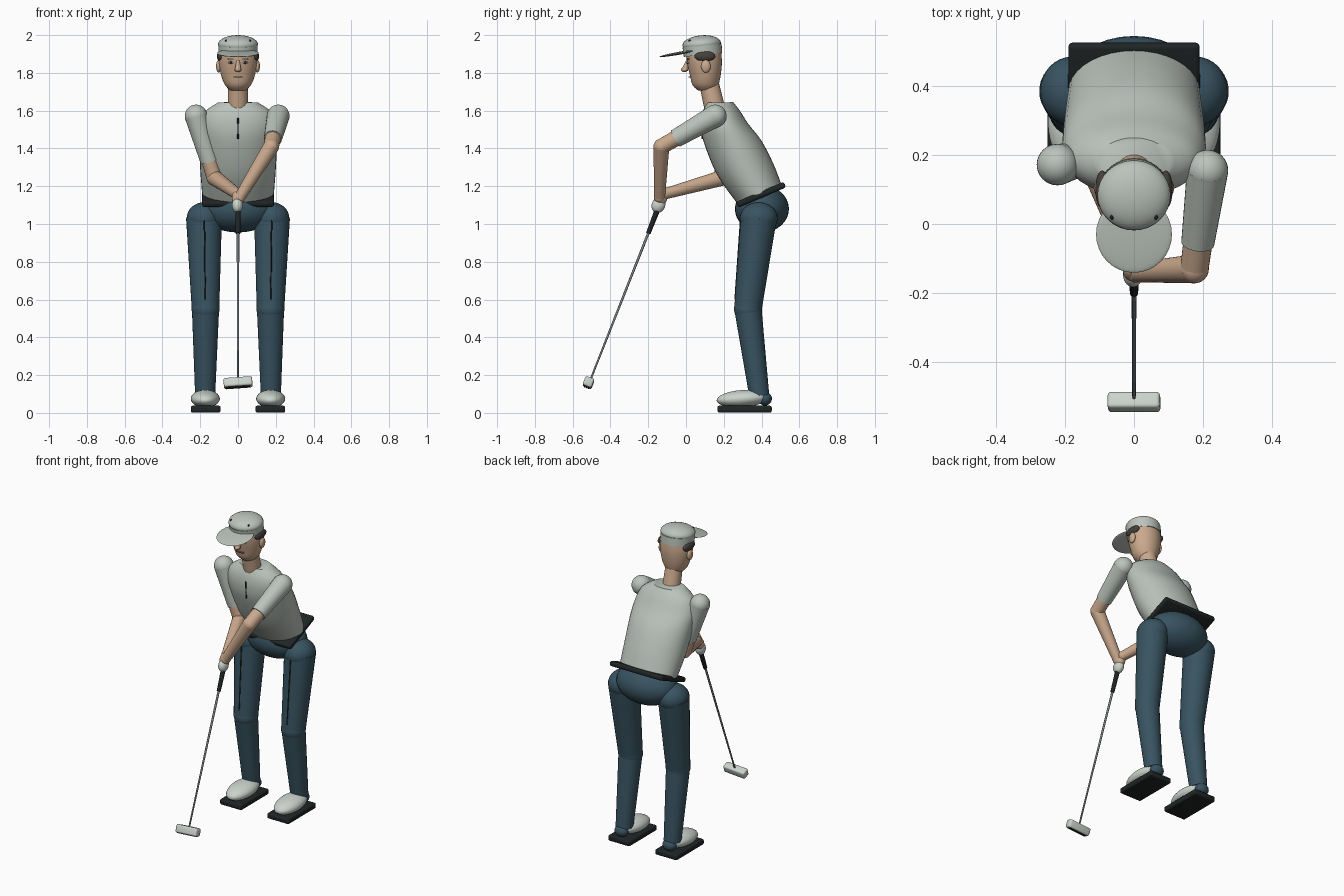
import bpy, bmesh, math
from mathutils import Vector, Matrix

if "Cube" in bpy.data.objects:
    bpy.data.objects.remove(bpy.data.objects["Cube"])


def colour(name, rgb):
    m = bpy.data.materials.new(name)
    m.diffuse_color = (*rgb, 1)
    m.use_nodes = True
    m.node_tree.nodes["Principled BSDF"].inputs["Base Color"].default_value = m.diffuse_color
    return m


SKIN = colour("skin", (0.60, 0.40, 0.27))
SHIRT = colour("pale grey cloth", (0.50, 0.55, 0.50))
SHOE = colour("off white", (0.60, 0.65, 0.60))
NAVY = colour("navy cloth", (0.040, 0.088, 0.120))
BLACK = colour("black", (0.014, 0.018, 0.018))
HAIR = colour("dark hair", (0.06, 0.052, 0.045))
STEEL = colour("steel", (0.22, 0.24, 0.25))
LIPS = colour("lips", (0.30, 0.15, 0.11))


def finish(bm, name, mat, smooth=True):
    bmesh.ops.recalc_face_normals(bm, faces=bm.faces)
    me = bpy.data.meshes.new(name)
    bm.to_mesh(me)
    bm.free()
    ob = bpy.data.objects.new(name, me)
    bpy.context.collection.objects.link(ob)
    me.materials.append(mat)
    if smooth:
        bpy.ops.object.select_all(action='DESELECT')
        ob.select_set(True)
        bpy.context.view_layer.objects.active = ob
        bpy.ops.object.shade_smooth_by_angle(angle=math.radians(40))
    return ob


def ball(name, c, r, mat, tilt=0):
    """Ellipsoid, tilted about x."""
    bm = bmesh.new()
    bmesh.ops.create_uvsphere(bm, u_segments=32, v_segments=16, radius=1)
    r = r if isinstance(r, tuple) else (r, r, r)
    bm.transform(Matrix.Translation(c) @ Matrix.Rotation(math.radians(tilt), 4, 'X')
                 @ Matrix.Diagonal((*r, 1)))
    return finish(bm, name, mat)


def rod(name, a, b, ra, rb, mat, seg=28):
    """Tapered cylinder from a to b."""
    a, b = Vector(a), Vector(b)
    bm = bmesh.new()
    bmesh.ops.create_cone(bm, cap_ends=True, segments=seg, radius1=ra, radius2=rb,
                          depth=(b - a).length)
    rot = (b - a).to_track_quat('Z', 'Y').to_matrix().to_4x4()
    bm.transform(Matrix.Translation((a + b) / 2) @ rot)
    return finish(bm, name, mat)


def slab(name, c, size, mat, tilt=0, roll=0, bevel=0.01):
    """Box with rounded edges."""
    bm = bmesh.new()
    bmesh.ops.create_cube(bm, size=1)
    bm.transform(Matrix.Diagonal((*size, 1)))
    if bevel:
        bmesh.ops.bevel(bm, geom=bm.edges[:], offset=bevel, segments=3, profile=0.5,
                        affect='EDGES')
    bm.transform(Matrix.Translation(c) @ Matrix.Rotation(math.radians(roll), 4, 'Y')
                 @ Matrix.Rotation(math.radians(tilt), 4, 'X'))
    return finish(bm, name, mat)


def loft(name, sections, mat, seg=36, sub=4):
    """Skin of oval sections (front y, front z, back y, back z, half width)."""
    s = [Vector(q) for q in sections]
    s = [s[0]] + s + [s[-1]]
    rows = []
    for i in range(1, len(s) - 2):
        p0, p1, p2, p3 = s[i - 1:i + 3]
        for k in range(sub):
            t = k / sub
            rows.append(0.5 * (2 * p1 + (p2 - p0) * t + (2 * p0 - 5 * p1 + 4 * p2 - p3) * t * t
                               + (3 * p1 - p0 - 3 * p2 + p3) * t ** 3))
    rows.append(s[-1])
    bm = bmesh.new()
    rings = []
    for fy, fz, by, bz, w in rows:
        ring = []
        for j in range(seg):
            a = math.tau * j / seg
            u = (1 - math.cos(a)) / 2
            ring.append(bm.verts.new((w * math.sin(a), fy + (by - fy) * u, fz + (bz - fz) * u)))
        rings.append(ring)
    for lo, hi in zip(rings, rings[1:]):
        for j in range(seg):
            k = (j + 1) % seg
            bm.faces.new((lo[j], lo[k], hi[k], hi[j]))
    bm.faces.new(rings[0])
    bm.faces.new(rings[-1])
    return finish(bm, name, mat)


# Torso, neck, belt and pelvis
loft("torso", [(.27, 1.11, .505, 1.21, .19), (.165, 1.26, .462, 1.32, .20),
               (.095, 1.43, .40, 1.44, .207), (.08, 1.52, .33, 1.53, .205),
               (.088, 1.59, .285, 1.60, .175), (.11, 1.642, .25, 1.645, .105)], SHIRT)
rod("neck", (0, .155, 1.60), (0, .125, 1.73), .055, .052, SKIN)
rod("shirt_placket", (0, .081, 1.56), (0, .088, 1.45), .005, .005, BLACK, 8)
slab("belt", (0, .397, 1.155), (.38, .275, .032), BLACK, tilt=23, bevel=.012)
ball("pelvis", (0, .402, 1.08), (.20, .143, .125), NAVY)

# Head and face
loft("head", [(.065, 1.706, .16, 1.714, .045), (.035, 1.735, .173, 1.74, .070),
              (.02, 1.79, .184, 1.79, .090), (.005, 1.86, .19, 1.86, .102),
              (.0, 1.93, .183, 1.94, .098)], SKIN)
rod("nose", (0, .008, 1.865), (0, -.006, 1.815), .008, .018, SKIN, 16)
ball("nose_tip", (0, -.008, 1.818), (.017, .018, .014), SKIN)
slab("mouth", (0, .02, 1.778), (.05, .012, .006), LIPS, bevel=0)
for side, sx in (("left", 1), ("right", -1)):
    ball(side + "_ear", (sx * .102, .105, 1.835), (.014, .025, .034), SKIN)
    ball(side + "_hair", (sx * .092, .10, 1.888), (.02, .055, .028), HAIR)
    ball(side + "_eye", (sx * .038, .012, 1.855), (.014, .007, .007), SHOE)
    ball(side + "_pupil", (sx * .038, .007, 1.855), (.007, .005, .007), BLACK)
    slab(side + "_brow", (sx * .038, .012, 1.874), (.036, .012, .006), HAIR, bevel=0)

# Cap
ball("cap_crown", (0, .083, 1.952), (.106, .102, .047), SHIRT, tilt=5)
rod("cap_band", (0, .09, 1.895), (0, .085, 1.945), .102, .104, SHIRT, 36)
ball("cap_brim", (0, -.03, 1.905), (.11, .113, .008), SHIRT, tilt=10)
for sx in (1, -1):
    ball("cap_eyelet", (sx * .064, .02, 1.969), (.005, .008, .007), BLACK)

# Legs and shoes
for side, sx in (("left", 1), ("right", -1)):
    hip, knee, ankle = (sx * .18, .385, 1.03), (sx * .172, .328, .55), (sx * .174, .388, .09)
    ball(side + "_hip", hip, (.092, .10, .085), NAVY)
    rod(side + "_thigh", hip, knee, .095, .073, NAVY)
    ball(side + "_knee", knee, .074, NAVY)
    rod(side + "_shin", knee, ankle, .072, .053, NAVY)
    ball(side + "_ankle", (sx * .174, .418, .075), (.045, .037, .036), NAVY)
    rod(side + "_trouser_crease", (sx * .178, .289, 1.02), (sx * .173, .26, .60),
        .004, .004, BLACK, 8)
    ball(side + "_shoe", (sx * .173, .298, .075), (.077, .136, .046), SHOE, tilt=4)
    slab(side + "_sole", (sx * .171, .310, .02), (.158, .288, .036), BLACK, bevel=.01)

# Arms: shoulder, elbow, wrist
arms = {"left": ((.213, .155, 1.572), (.175, -.13, 1.41), (.008, -.14, 1.14)),
        "right": ((-.222, .172, 1.572), (-.125, .195, 1.245), (-.005, -.11, 1.16))}
for side, joints in arms.items():
    sh, el, wr = map(Vector, joints)
    cuff = sh.lerp(el, .74)
    ball(side + "_shoulder", sh, .06, SHIRT)
    rod(side + "_sleeve", sh, cuff, .06, .048, SHIRT)
    rod(side + "_upper_arm", sh.lerp(el, .6), el, .043, .041, SKIN)
    ball(side + "_elbow", el, .042, SKIN)
    rod(side + "_forearm", el, wr, .042, .029, SKIN)
    ball(side + "_wrist", wr, .03, SKIN)
ball("upper_hand", (-.003, -.132, 1.135), (.03, .032, .045), SKIN, tilt=-22)
ball("gloved_hand", (-.003, -.146, 1.10), (.029, .036, .042), SHOE, tilt=-22)

# Club: grip, shaft and head
rod("club_grip", (0, -.13, 1.13), (0, -.20, .95), .016, .012, BLACK, 16)
rod("club_shaft", (0, -.20, .95), (0, -.51, .165), .007, .005, STEEL, 12)
slab("club_head", (0, -.516, .16), (.152, .05, .05), SHOE, tilt=-22, roll=-4, bevel=.01)
# Dark grooves under the club head
for k in (-1, 0, 1):
    slab("head_groove", (0, -.526 + k * .011, .1365 - k * .0044), (.13, .004, .004), BLACK,
         tilt=-22, roll=-4, bevel=0)
